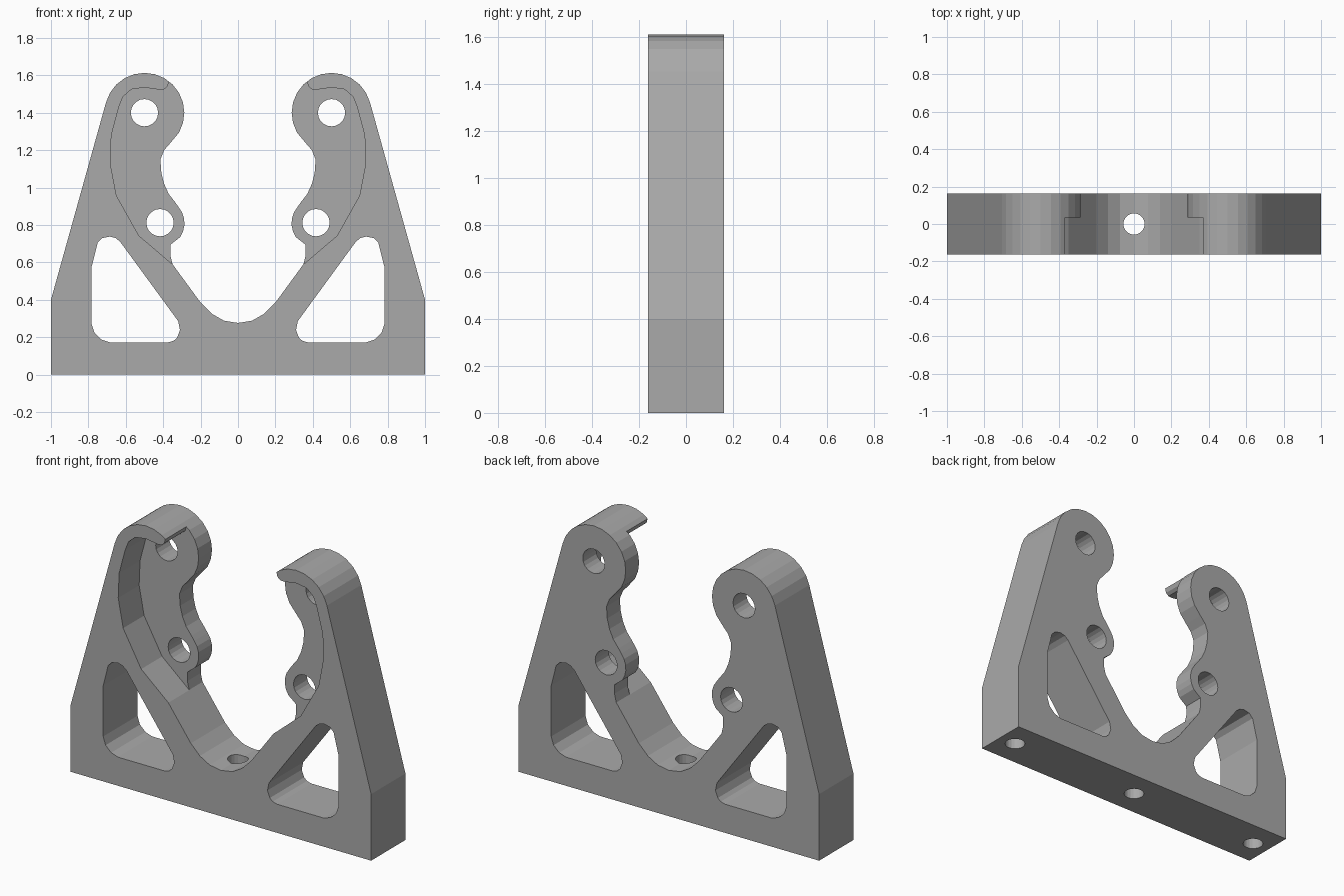
import bpy, bmesh, math
from mathutils import Vector

if "Cube" in bpy.data.objects:
    bpy.data.objects.remove(bpy.data.objects["Cube"])

DEPTH = 0.163   # half thickness
STEP = 0.036    # y of the recess floor

grey = bpy.data.materials.new("plain grey")
grey.diffuse_color = (0.4, 0.4, 0.4, 1)
grey.use_nodes = True
grey.node_tree.nodes["Principled BSDF"].inputs["Base Color"].default_value = grey.diffuse_color


def prism(name, pts, start, end, axis="y"):
    """Extrude a 2D outline along y (points are x,z) or z (points are x,y)."""
    def place(p):
        return Vector((p[0], start, p[1])) if axis == "y" else Vector((p[0], p[1], start))
    move = Vector((0, end - start, 0)) if axis == "y" else Vector((0, 0, end - start))
    bm = bmesh.new()
    face = bm.faces.new([bm.verts.new(place(p)) for p in pts])
    ext = bmesh.ops.extrude_face_region(bm, geom=[face])
    bmesh.ops.translate(bm, vec=move,
                        verts=[v for v in ext["geom"] if isinstance(v, bmesh.types.BMVert)])
    bmesh.ops.recalc_face_normals(bm, faces=bm.faces)
    me = bpy.data.meshes.new(name)
    bm.to_mesh(me)
    bm.free()
    me.materials.append(grey)
    ob = bpy.data.objects.new(name, me)
    bpy.context.collection.objects.link(ob)
    return ob


def arc(cx, cz, r, a0, a1, n):
    return [(cx + r * math.cos(math.radians(a0 + (a1 - a0) * i / n)),
             cz + r * math.sin(math.radians(a0 + (a1 - a0) * i / n))) for i in range(n + 1)]


def circle(cx, cz, r, n=20):
    return arc(cx, cz, r, 0, 360, n)[:-1]


def mirror(pts):
    return [(-x, z) for x, z in reversed(pts)]


# Right half of the outline: foot, sloped side, top lobe, waist, small lobe, cradle
half = [(1, 0), (1, 0.4)]
half += arc(0.5, 1.4, 0.213, 15, 210, 13)
half += [(0.36, 1.24), (0.395, 1.20), (0.415, 1.15), (0.41, 1.08), (0.395, 1.02), (0.37, 0.965), (0.335, 0.92)]
half += arc(0.417, 0.81, 0.131, 140, 215, 5)
half += [(0.36, 0.695), (0.362, 0.64), (0.35, 0.59), (0.2, 0.385), (0.14, 0.325), (0.075, 0.288)]
body = prism("bracket", half + [(0, 0.276)] + mirror(half), -DEPTH, DEPTH)

# Front recess, leaving the overhanging hook at the top
recess = [(0.1, 0.8), (0.30, 0.547), (0.53, 0.743), (0.65, 0.957), (0.683, 1.13), (0.677, 1.28),
          (0.637, 1.43), (0.615, 1.485), (0.57, 1.525), (0.5, 1.535), (0.42, 1.523), (0.395, 1.525),
          (0.377, 1.54), (0.37, 1.565), (0.36, 1.6), (0.36, 1.75), (0.1, 1.75)]

# Rounded triangular window
window = [(0.783, 0.575), (0.75, 0.705), (0.725, 0.73), (0.685, 0.738), (0.655, 0.73), (0.63, 0.71),
          (0.32, 0.286), (0.31, 0.238), (0.326, 0.197), (0.345, 0.18), (0.374, 0.172),
          (0.685, 0.172), (0.73, 0.187), (0.767, 0.222), (0.783, 0.27)]

cutters = [prism("centre_bolt_cutter", circle(0, 0, 0.057), -0.1, 0.5, "z")]
for flip in (lambda p: p, mirror):
    cutters += [
        prism("recess_cutter", flip(recess), -0.4, STEP),
        prism("window_cutter", flip(window), -0.4, 0.4),
        prism("upper_hole_cutter", flip(circle(0.5, 1.4, 0.073)), -0.4, 0.4),
        prism("lower_hole_cutter", flip(circle(0.417, 0.812, 0.073)), -0.4, 0.4),
        prism("foot_bolt_cutter", flip(circle(0.89, 0, 0.057)), -0.1, 0.3, "z"),
    ]

for c in cutters:
    m = body.modifiers.new(c.name, "BOOLEAN")
    m.operation = "DIFFERENCE"
    m.solver = "EXACT"
    m.object = c
    c.hide_render = True

# Bake the cuts and drop the cutters
bpy.context.view_layer.update()
deps = bpy.context.evaluated_depsgraph_get()
result = bpy.data.meshes.new_from_object(body.evaluated_get(deps))
body.modifiers.clear()
body.data = result
result.materials.clear()
result.materials.append(grey)
for p in result.polygons:
    p.material_index = 0
    p.use_smooth = False
for c in cutters:
    bpy.data.objects.remove(c)
